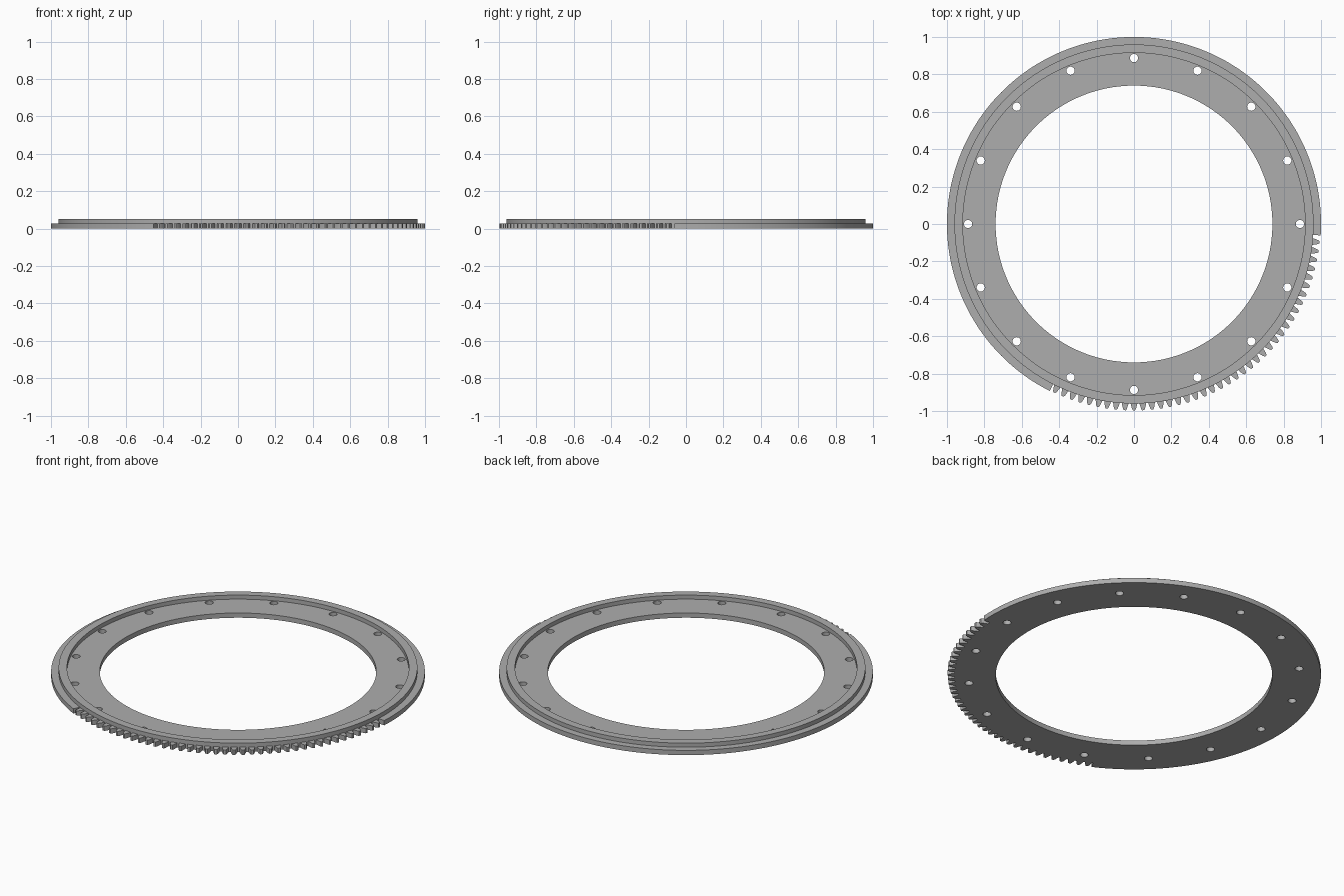
import bpy, math
from math import cos, sin, pi, radians

cube = bpy.data.objects.get("Cube")
if cube:
    bpy.data.objects.remove(cube, do_unlink=True)

steel = bpy.data.materials.new("grey steel")
steel.use_nodes = True
GREY = (0.42, 0.42, 0.42, 1)
steel.diffuse_color = GREY
steel.node_tree.nodes["Principled BSDF"].inputs["Base Color"].default_value = GREY

INNER, OUTER, ROOT = 0.74, 1.0, 0.96
RIM_IN = 0.915
PLATE_H, RIM_H = 0.028, 0.052
TOOTH_START, TOOTH_END = radians(-116.8), radians(-3.5)
PITCH = 2 * pi / 128


def polar(r, a):
    return (r * cos(a), r * sin(a))


def circle(r, n, cx=0, cy=0):
    return [(cx + r * cos(2 * pi * i / n), cy + r * sin(2 * pi * i / n)) for i in range(n)]


def extruded(name, loops, z0, z1):
    """Solid plate from nested outlines; inner outlines become holes."""
    curve = bpy.data.curves.new(name + "_outline", "CURVE")
    curve.dimensions = "2D"
    curve.fill_mode = "BOTH"
    curve.extrude = (z1 - z0) / 2
    for pts in loops:
        spline = curve.splines.new("POLY")
        spline.points.add(len(pts) - 1)
        for p, (x, y) in zip(spline.points, pts):
            p.co = (x, y, 0, 1)
        spline.use_cyclic_u = True
    ob = bpy.data.objects.new(name, curve)
    bpy.context.collection.objects.link(ob)
    ob.location.z = (z0 + z1) / 2
    bpy.ops.object.select_all(action="DESELECT")
    ob.select_set(True)
    bpy.context.view_layer.objects.active = ob
    bpy.ops.object.convert(target="MESH")
    ob = bpy.context.object
    ob.data.materials.clear()
    ob.data.materials.append(steel)
    bpy.ops.object.shade_smooth_by_angle(angle=radians(25))
    return ob


# Outline: plain flange arc, then a toothed sector
outline = []
sweep = 2 * pi - (TOOTH_END - TOOTH_START)
for i in range(161):
    outline.append(polar(OUTER, TOOTH_END + sweep * i / 160))
outline.append(polar(ROOT, TOOTH_START))
# Each tooth: (radius, half-width as share of pitch)
flank = [(ROOT, 0.38), (0.975, 0.30), (0.988, 0.22), (0.997, 0.12)]
first = math.ceil(TOOTH_START / PITCH + 0.5)
last = math.floor(TOOTH_END / PITCH - 0.5)
for k in range(first, last + 1):
    a = k * PITCH
    outline += [polar(r, a - w * PITCH) for r, w in flank]
    outline += [polar(r, a + w * PITCH) for r, w in reversed(flank)]
outline.append(polar(ROOT, TOOTH_END))

# Bolt holes evenly around the plate
holes = [circle(0.022, 24, *polar(0.887, 2 * pi * i / 16)) for i in range(16)]

extruded("toothed_flange_plate", [outline, circle(INNER, 160)] + holes, 0, PLATE_H)
extruded("raised_rim", [circle(ROOT, 192), circle(RIM_IN, 192)], PLATE_H, RIM_H)
